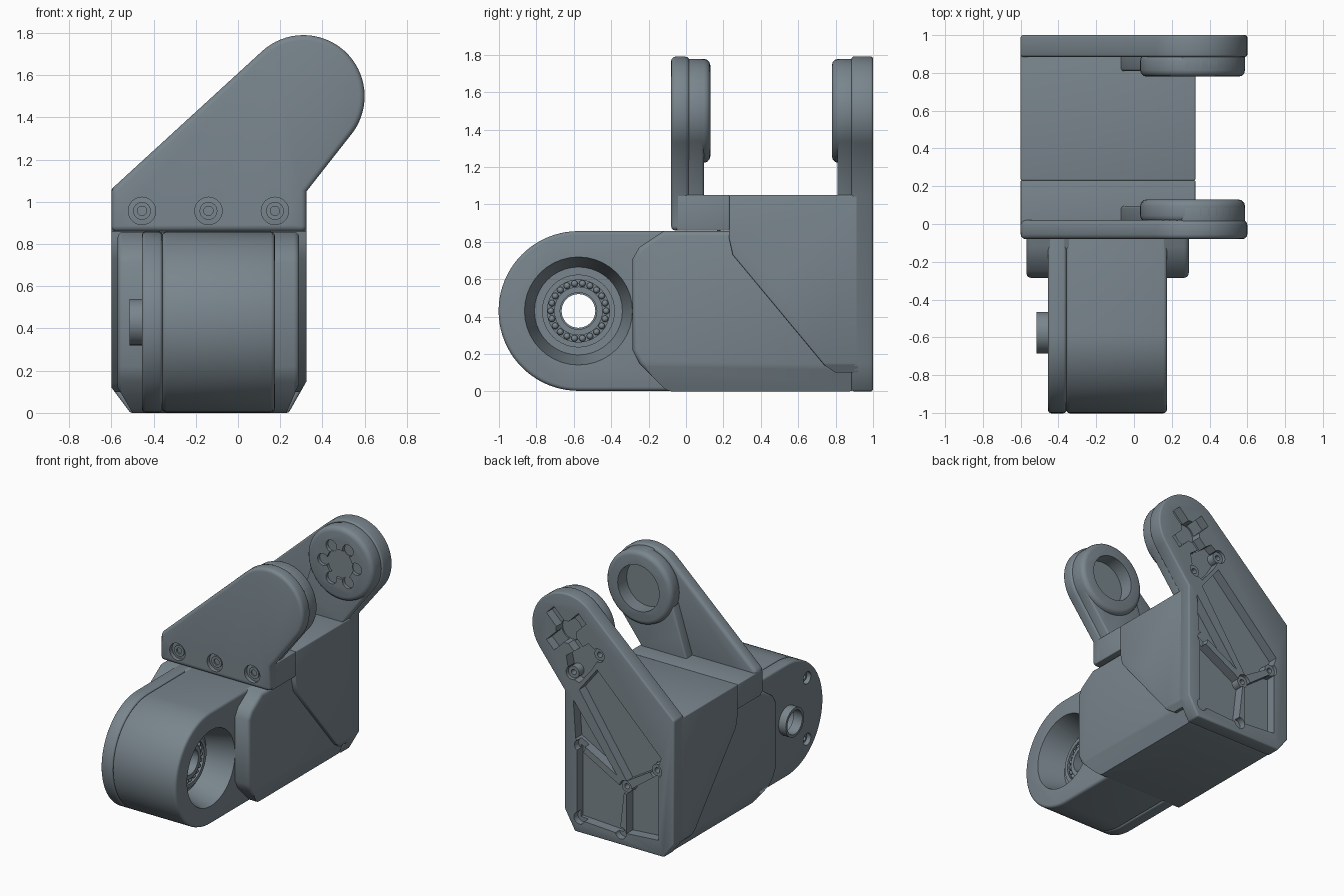
import bpy, bmesh
from math import radians, cos, sin, tau
from mathutils import Matrix, Vector

cube = bpy.data.objects.get("Cube")
if cube:
    bpy.data.objects.remove(cube, do_unlink=True)

slate = bpy.data.materials.new("slate grey")
slate.use_nodes = True
slate.diffuse_color = (0.19, 0.235, 0.265, 1)
shader = next(n for n in slate.node_tree.nodes if n.type == 'BSDF_PRINCIPLED')
shader.inputs["Base Color"].default_value = slate.diffuse_color
shader.inputs["Roughness"].default_value = 0.6
parts = []


def apply_modifier(ob, mod):
    bpy.context.view_layer.objects.active = ob
    bpy.ops.object.modifier_apply(modifier=mod.name)


def finish(name, bm, bevel=0):
    bmesh.ops.recalc_face_normals(bm, faces=bm.faces)
    mesh = bpy.data.meshes.new(name)
    bm.to_mesh(mesh)
    bm.free()
    mesh.materials.append(slate)
    ob = bpy.data.objects.new(name, mesh)
    bpy.context.collection.objects.link(ob)
    parts.append(ob)
    if bevel:
        mod = ob.modifiers.new("bevel", 'BEVEL')
        mod.width, mod.segments = bevel, 3
        mod.limit_method, mod.angle_limit = 'ANGLE', radians(40)
        apply_modifier(ob, mod)
    return ob


def prism(name, pts, axis, a, b, bevel=0):
    """Extrude an outline along x (points are y,z) or along y (points are x,z)."""
    bm = bmesh.new()
    place = (lambda p, d: (d, *p)) if axis == 'x' else (lambda p, d: (p[0], d, p[1]))
    face = bm.faces.new([bm.verts.new(place(p, a)) for p in pts])
    out = bmesh.ops.extrude_face_region(bm, geom=[face])["geom"]
    shift = (b - a, 0, 0) if axis == 'x' else (0, b - a, 0)
    bmesh.ops.translate(bm, vec=shift, verts=[v for v in out if isinstance(v, bmesh.types.BMVert)])
    return finish(name, bm, bevel)


def arc(c, r, start, end, n=32):
    steps = [radians(start + (end - start) * i / n) for i in range(n + 1)]
    return [(c[0] + r * cos(t), c[1] + r * sin(t)) for t in steps]


def disc(name, c, r, axis, a, b, r_end=None, bevel=0):
    """Cylinder or cone along an axis, radius r at a and r_end at b."""
    bm = bmesh.new()
    mid = (a + b) / 2
    loc = Vector((mid, *c)) if axis == 'x' else Vector((c[0], mid, c[1]))
    direction = Vector((1, 0, 0) if axis == 'x' else (0, 1, 0)) * (1 if b > a else -1)
    matrix = Matrix.Translation(loc) @ direction.to_track_quat('Z', 'Y').to_matrix().to_4x4()
    bmesh.ops.create_cone(bm, cap_ends=True, segments=40, radius1=r,
                          radius2=r if r_end is None else r_end, depth=abs(b - a), matrix=matrix)
    return finish(name, bm, bevel)


def combine(ob, other, operation='DIFFERENCE'):
    mod = ob.modifiers.new("cut", 'BOOLEAN')
    mod.operation, mod.object, mod.solver = operation, other, 'EXACT'
    apply_modifier(ob, mod)
    parts.remove(other)
    bpy.data.objects.remove(other, do_unlink=True)
    return ob


def tube(name, c, r, hole, axis, a, b):
    lo, hi = min(a, b) - 0.01, max(a, b) + 0.01
    return combine(disc(name, c, r, axis, a, b), disc("bore", c, hole, axis, lo, hi))


# Shared outlines
HEAD = (0.31, 1.5)


def arm_outline(base, inset=0):
    return base + arc(HEAD, 0.29 - inset, -36, 132.5)


foot = [(-0.6, 0.86), (0.325, 0.86), (0.325, 1.05)]
chamfered = [(-0.6, 0.12), (-0.51, 0), (0.24, 0), (0.325, 0.15)]

# Main body and the raised cover that wraps its rear
body = prism("body", [(-0.285, 0.22), (-0.285, 0.71), (-0.25, 0.77), (-0.12, 0.857), (0.9, 0.857),
                      (0.9, 0), (-0.1, 0), (-0.25, 0.15)], 'x', -0.57, 0.29, 0.025)
combine(body, prism("section", [(-0.57, 0.12), (-0.5, 0), (0.23, 0), (0.29, 0.14), (0.29, 0.9),
                                (-0.57, 0.9)], 'y', -0.4, 1), 'INTERSECT')
cover = prism("rear_cover", [(0.23, 1.05), (0.23, 0.82), (0.25, 0.73), (0.74, 0.14),
                             (0.8, 0.1), (0.92, 0.1), (0.92, 1.05)], 'x', -0.6, 0.325, 0.008)
combine(cover, prism("section", chamfered + [(0.325, 1.1), (-0.6, 1.1)], 'y', 0.1, 1), 'INTERSECT')

# Front knuckle with its side lid
PIVOT = (-0.575, 0.43)
outline = arc(PIVOT, 0.427, 90, 270, 40) + [(0.2, 0.003), (0.2, 0.859)]
knuckle = prism("knuckle", outline, 'x', -0.36, 0.175, 0.02)
combine(knuckle, disc("recess", PIVOT, 0.29, 'x', 0.18, -0.03, 0.235))
combine(knuckle, disc("bore", PIVOT, 0.1, 'x', -0.5, 0.2))
lid = prism("knuckle_lid", outline, 'x', -0.455, -0.358, 0.015)
combine(lid, disc("bore", PIVOT, 0.1, 'x', -0.6, 0.2))
for y, z in arc(PIVOT, 0.33, 135, 225, 1):
    combine(lid, disc("counterbore", (y, z), 0.045, 'x', -0.5, -0.41))
    tube("lid_screw", (y, z), 0.032, 0.016, 'x', -0.43, -0.4)
tube("pivot_collar", PIVOT, 0.11, 0.09, 'x', -0.515, -0.44)

# Ball bearing inside the knuckle
tube("bearing_outer_race", PIVOT, 0.195, 0.166, 'x', -0.05, 0)
tube("bearing_inner_race", PIVOT, 0.13, 0.098, 'x', -0.05, 0)
balls = bmesh.new()
for i in range(22):
    t = tau * i / 22
    spot = Matrix.Translation((-0.02, PIVOT[0] + 0.148 * cos(t), PIVOT[1] + 0.148 * sin(t)))
    bmesh.ops.create_icosphere(balls, subdivisions=2, radius=0.018, matrix=spot)
finish("bearing_balls", balls)

# Front bracket: clamping foot, arm plate, inner rib under the head, and socket
prism("front_foot", foot + [(-0.6, 1.05)], 'y', -0.05, 0.232, 0.006)
front_arm = prism("front_arm", arm_outline(foot) + [(-0.6, 1.06)], 'y', -0.08, 0.02, 0.025)
rib = arm_outline([(-0.1, 0.95), (0.315, 0.95), (0.315, 1.05)], 0.012)[:-6] + [(0.05, 1.42), (-0.02, 1.2)]
front_rib = prism("front_arm_rib", rib, 'y', 0.0, 0.095, 0.012)
socket = disc("front_socket", HEAD, 0.278, 'y', 0.01, 0.13, bevel=0.035)
for part in (front_rib, socket):
    combine(part, disc("socket_hole", HEAD, 0.175, 'y', 0.022, 0.2))
for x in (-0.455, -0.14, 0.175):
    combine(front_arm, disc("counterbore", (x, 0.957), 0.065, 'y', -0.1, -0.045))
    tube("front_screw", (x, 0.957), 0.042, 0.022, 'y', -0.06, -0.04)

# Rear bracket: full-height back plate, inner rib and drive boss
back = prism("back_plate", chamfered + arm_outline([(0.325, 1.05)]) + [(-0.6, 1.06)], 'y', 0.885, 1.0, 0.012)
prism("rear_arm_rib", rib, 'y', 0.81, 0.9, 0.012)
boss = disc("rear_boss", HEAD, 0.278, 'y', 0.78, 0.9, bevel=0.035)
combine(boss, disc("hub_recess", HEAD, 0.11, 'y', 0.7, 0.80))
for x, z in arc(HEAD, 0.14, 0, 300, 5):
    combine(boss, disc("petal_recess", (x, z), 0.045, 'y', 0.7, 0.805))

# Pockets in the back plate
pockets = [
    [(0.22, 0.65), (-0.18, 0.43), (-0.14, 0.08), (0.22, 0.1)],
    [(-0.2, 0.42), (-0.47, 0.62), (-0.47, 0.12), (-0.2, 0.1)],
    [(0.05, 1.28), (-0.49, 0.75), (-0.46, 0.66), (-0.2, 0.5), (0.2, 1.09)],
    [(0.25, 1.0), (0.23, 0.71), (-0.12, 0.52)],
    [(0.02, 1.39), (0.1, 1.26), (0.2, 1.14), (0.28, 1.17), (0.31, 1.32), (0.12, 1.46)],
]
for pts in pockets:
    combine(back, prism("pocket", pts, 'y', 0.925, 1.1))
combine(back, disc("horn_hub", HEAD, 0.085, 'y', 0.92, 1.1))
for angle in (45, 135):
    t = radians(angle)
    along, across = Vector((cos(t), sin(t))) * 0.19, Vector((-sin(t), cos(t))) * 0.045
    c = Vector(HEAD)
    bar = [c + along + across, c - along + across, c - along - across, c + along - across]
    combine(back, prism("horn_arm", [tuple(p) for p in bar], 'y', 0.93, 1.1))

# Screw posts and corner wells on the back
for c in ((0.26, 1.2), (0.04, 1.39), (-0.445, 0.64), (-0.19, 0.45)):
    combine(back, disc("screw_well", c, 0.05, 'y', 0.918, 1.1))
    tube("back_screw", c, 0.045, 0.02, 'y', 0.91, 0.98)
for c in ((0.195, 0.66), (0.2, 0.11), (-0.15, 0.09)):
    combine(back, disc("stud_well", c, 0.045, 'y', 0.95, 1.1))

# Smooth rounded surfaces while keeping hard edges
bpy.ops.object.select_all(action='DESELECT')
for ob in parts:
    ob.select_set(True)
bpy.context.view_layer.objects.active = parts[0]
bpy.ops.object.shade_smooth_by_angle(angle=radians(40))
